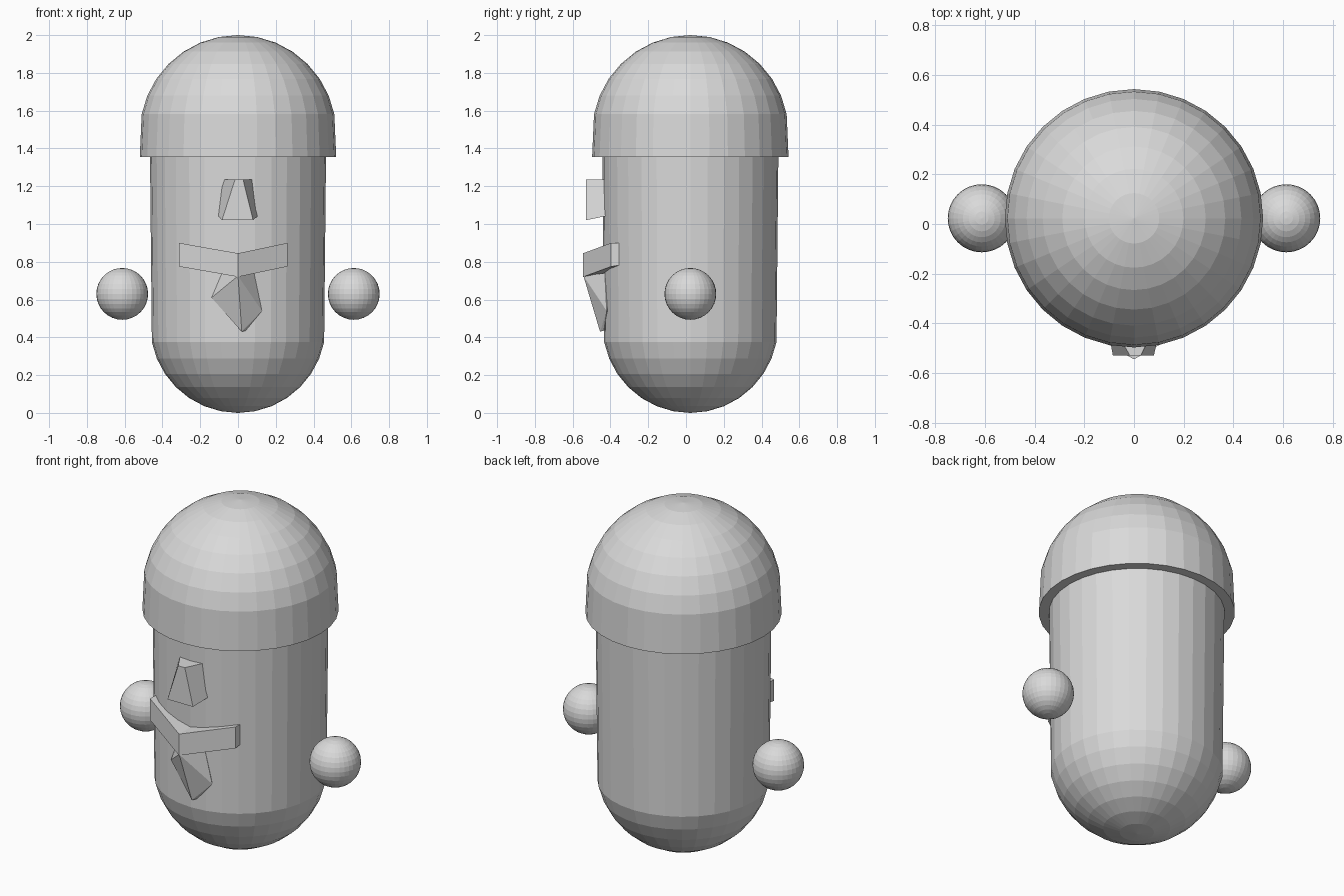
import bpy, bmesh, math

if "Cube" in bpy.data.objects:
    bpy.data.objects.remove(bpy.data.objects["Cube"])

Y0 = 0.023      # centre line of the capsule body
SEGS = 32

grey = bpy.data.materials.new("plain_grey")
grey.diffuse_color = (0.7, 0.7, 0.7, 1)
grey.use_nodes = True
grey.node_tree.nodes["Principled BSDF"].inputs["Base Color"].default_value = grey.diffuse_color


def finish(name, bm):
    bmesh.ops.remove_doubles(bm, verts=bm.verts, dist=1e-5)
    bmesh.ops.recalc_face_normals(bm, faces=bm.faces)
    mesh = bpy.data.meshes.new(name)
    bm.to_mesh(mesh)
    bm.free()
    mesh.materials.append(grey)
    obj = bpy.data.objects.new(name, mesh)
    bpy.context.collection.objects.link(obj)
    return obj


def loft(name, rings):
    """Skin a closed solid through cross-sections of equal point count."""
    bm = bmesh.new()
    loops = [[bm.verts.new(p) for p in ring] for ring in rings]
    n = len(loops[0])
    for a, b in zip(loops, loops[1:]):
        for i in range(n):
            j = (i + 1) % n
            bm.faces.new((a[i], a[j], b[j], b[i]))
    bm.faces.new(loops[0])
    bm.faces.new(loops[-1])
    return finish(name, bm)


def circle(r, z):
    return [(r * math.cos(2 * math.pi * i / SEGS),
             Y0 + r * math.sin(2 * math.pi * i / SEGS), z) for i in range(SEGS)]


def dome(r, zc, up):
    """Rings of a hemisphere from pole to just before the equator."""
    return [circle(max(r * math.sin(k * math.pi / 16), 0.002),
                   zc + up * r * math.cos(k * math.pi / 16)) for k in range(8)]


def hull(name, pts):
    bm = bmesh.new()
    for p in pts:
        bm.verts.new(p)
    res = bmesh.ops.convex_hull(bm, input=bm.verts)
    bmesh.ops.delete(bm, geom=[v for v in res["geom_interior"]
                               if isinstance(v, bmesh.types.BMVert)], context='VERTS')
    return finish(name, bm)


# Rounded body and the wider domed cap that sits on it
loft("body", dome(0.465, 0.465, -1) + [circle(0.466, 1.36)])
loft("cap", dome(0.52, 1.48, 1) + [circle(0.52, 1.355)])

# Floating ball hands on both sides
for side, s in (("left", -1), ("right", 1)):
    bm = bmesh.new()
    bmesh.ops.create_uvsphere(bm, u_segments=32, v_segments=16, radius=0.137)
    bmesh.ops.translate(bm, verts=bm.verts, vec=(0.613 * s, Y0, 0.63))
    finish(side + "_hand", bm)

# Tapered block on the forehead: narrow-topped front, wider back
loft("forehead_block", [
    [(-0.016, -0.53, 1.235), (0.027, -0.53, 1.235), (0.08, -0.53, 1.02), (-0.085, -0.53, 1.02)],
    [(-0.085, -0.41, 1.235), (0.085, -0.41, 1.235), (0.107, -0.41, 1.045), (-0.107, -0.41, 1.045)],
])

# Bent brow band: left end, middle ridge, right end
loft("brow", [
    [(x, yf, zt), (x, yf, zb), (x, yb, zb + 0.01), (x, yb, zt)]
    for x, yf, yb, zt, zb in ((-0.313, -0.365, -0.30, 0.90, 0.775),
                              (0.0, -0.545, -0.41, 0.845, 0.72),
                              (0.262, -0.396, -0.33, 0.90, 0.775))
])

# Ridged wedge hanging under the brow
hull("lower_wedge", [
    (0.0, -0.543, 0.725), (0.02, -0.455, 0.43), (0.04, -0.435, 0.435),
    (0.127, -0.42, 0.54), (-0.14, -0.42, 0.61),
    (0.085, -0.43, 0.74), (-0.085, -0.43, 0.74),
    (0.06, -0.37, 0.73), (-0.06, -0.37, 0.73), (0.02, -0.38, 0.47),
])
